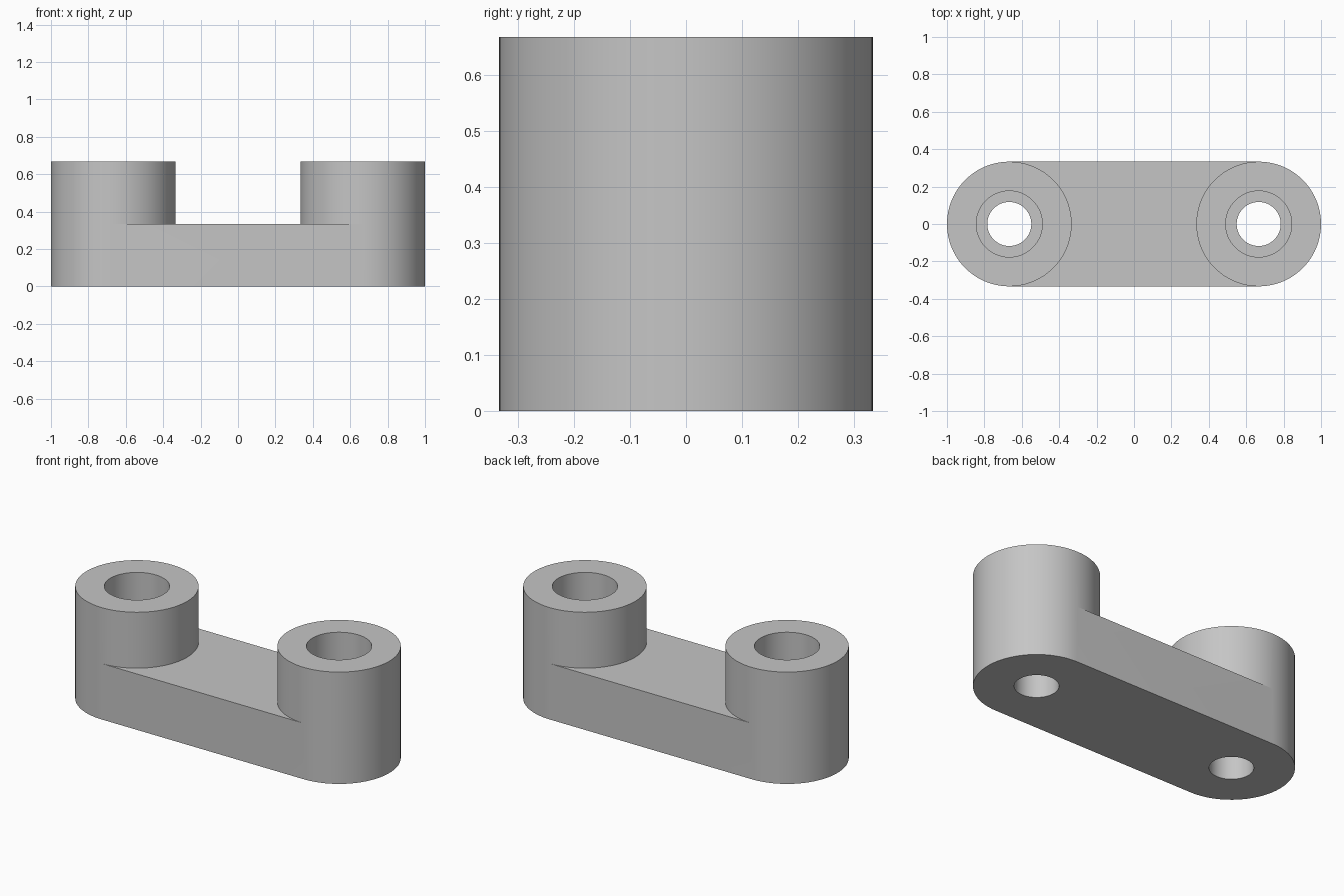
import bpy, bmesh
from math import cos, sin, pi, radians

default = bpy.data.objects.get("Cube")
if default:
    bpy.data.objects.remove(default, do_unlink=True)

R = 1 / 3            # boss radius and link half width
CX = 1 - R           # boss centre distance
MID, TOP = 1 / 3, 2 / 3
HOLE, BORE = 0.1176, 0.1765
N = 96               # segments per circle

grey = bpy.data.materials.new("light grey")
grey.use_nodes = True
colour = (0.56, 0.56, 0.56, 1)
grey.diffuse_color = colour
grey.node_tree.nodes["Principled BSDF"].inputs["Base Color"].default_value = colour

bm = bmesh.new()


def ring(side, radius, z):
    """Circle of vertices; the first half faces the middle of the link."""
    angles = [-pi / 2 + 2 * pi * i / N for i in range(N)]
    return [bm.verts.new((side * (CX - radius * cos(a)), radius * sin(a), z))
            for a in angles]


def band(a, b, start=0):
    """Quads between two rings, from a start segment onward."""
    for i in range(start, N):
        j = (i + 1) % N
        bm.faces.new((a[i], a[j], b[j], b[i]))


# Bosses with counterbored holes
inner_arcs = []
for side in (-1, 1):
    base = ring(side, R, 0)
    shoulder = ring(side, R, MID)
    rim = ring(side, R, TOP)
    bore_top = ring(side, BORE, TOP)
    bore_floor = ring(side, BORE, MID)
    hole_top = ring(side, HOLE, MID)
    hole_base = ring(side, HOLE, 0)
    loops = [shoulder, rim, bore_top, bore_floor, hole_top, hole_base, base]
    for a, b in zip(loops, loops[1:]):
        band(a, b)
    band(base, shoulder, N // 2)      # lower outer wall, round end only
    inner_arcs.append([r[:N // 2 + 1] for r in (base, shoulder)])

# Connecting web: underside, top face and two flat sides
(base_l, top_l), (base_r, top_r) = inner_arcs
bm.faces.new(base_l + base_r[::-1])
bm.faces.new(top_l + top_r[::-1])
for end in (0, -1):
    bm.faces.new((base_l[end], base_r[end], top_r[end], top_l[end]))

bmesh.ops.recalc_face_normals(bm, faces=bm.faces[:])
mesh = bpy.data.meshes.new("link_body")
bm.to_mesh(mesh)
bm.free()
mesh.materials.append(grey)

link = bpy.data.objects.new("link_body", mesh)
bpy.context.collection.objects.link(link)
bpy.ops.object.select_all(action='DESELECT')
link.select_set(True)
bpy.context.view_layer.objects.active = link
bpy.ops.object.shade_smooth_by_angle(angle=radians(30))
